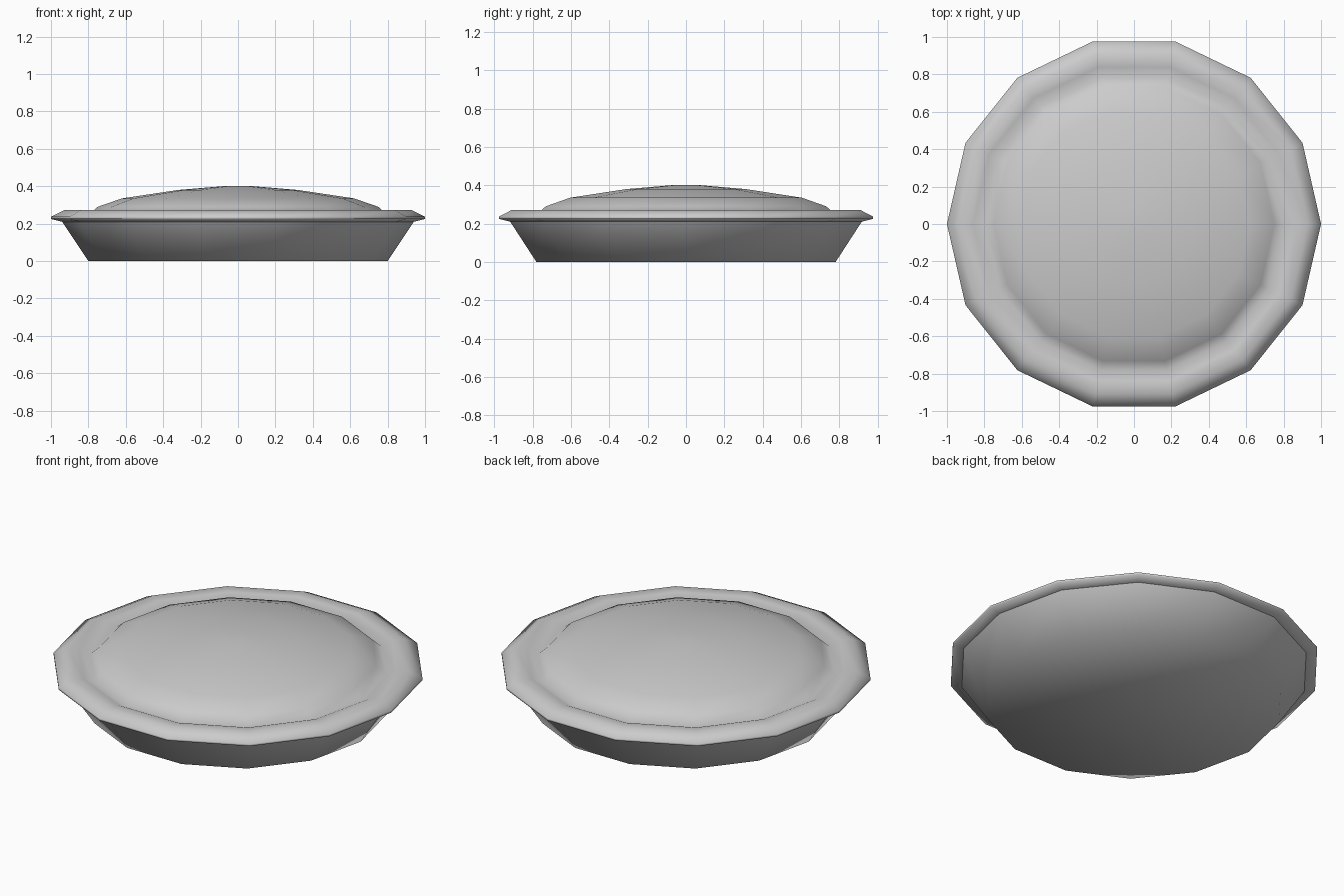
import bpy, bmesh
from math import cos, sin, tau

if "Cube" in bpy.data.objects:
    bpy.data.objects.remove(bpy.data.objects["Cube"])

SIDES = 14


def lathe(name, profile):
    """Revolve (radius, z) points about z; radius 0 makes a single pole vertex."""
    bm = bmesh.new()
    rings = []
    for r, z in profile:
        n = SIDES if r > 0 else 1
        rings.append([bm.verts.new((r * cos(tau * i / SIDES), r * sin(tau * i / SIDES), z))
                      for i in range(n)])
    for a, b in zip(rings, rings[1:]):
        for i in range(SIDES):
            j = (i + 1) % SIDES
            if len(a) == 1:
                bm.faces.new((a[0], b[j], b[i]))
            elif len(b) == 1:
                bm.faces.new((a[i], a[j], b[0]))
            else:
                bm.faces.new((a[i], a[j], b[j], b[i]))
    for f in bm.faces:
        f.smooth = True
    mesh = bpy.data.meshes.new(name)
    bm.to_mesh(mesh)
    bm.free()
    obj = bpy.data.objects.new(name, mesh)
    bpy.context.collection.objects.link(obj)
    return obj


# Tapered dish, closed underneath
lathe("pie_dish", [(0, 0), (0.80, 0), (0.94, 0.21)])

# Pastry: overhanging rim, shallow groove, domed lid
lathe("pie_crust", [(0.94, 0.21), (1.0, 0.225), (1.0, 0.237), (0.93, 0.272),
                    (0.86, 0.27), (0.80, 0.245), (0.75, 0.29),
                    (0.62, 0.335), (0.32, 0.38), (0.08, 0.4), (0, 0.4)])
